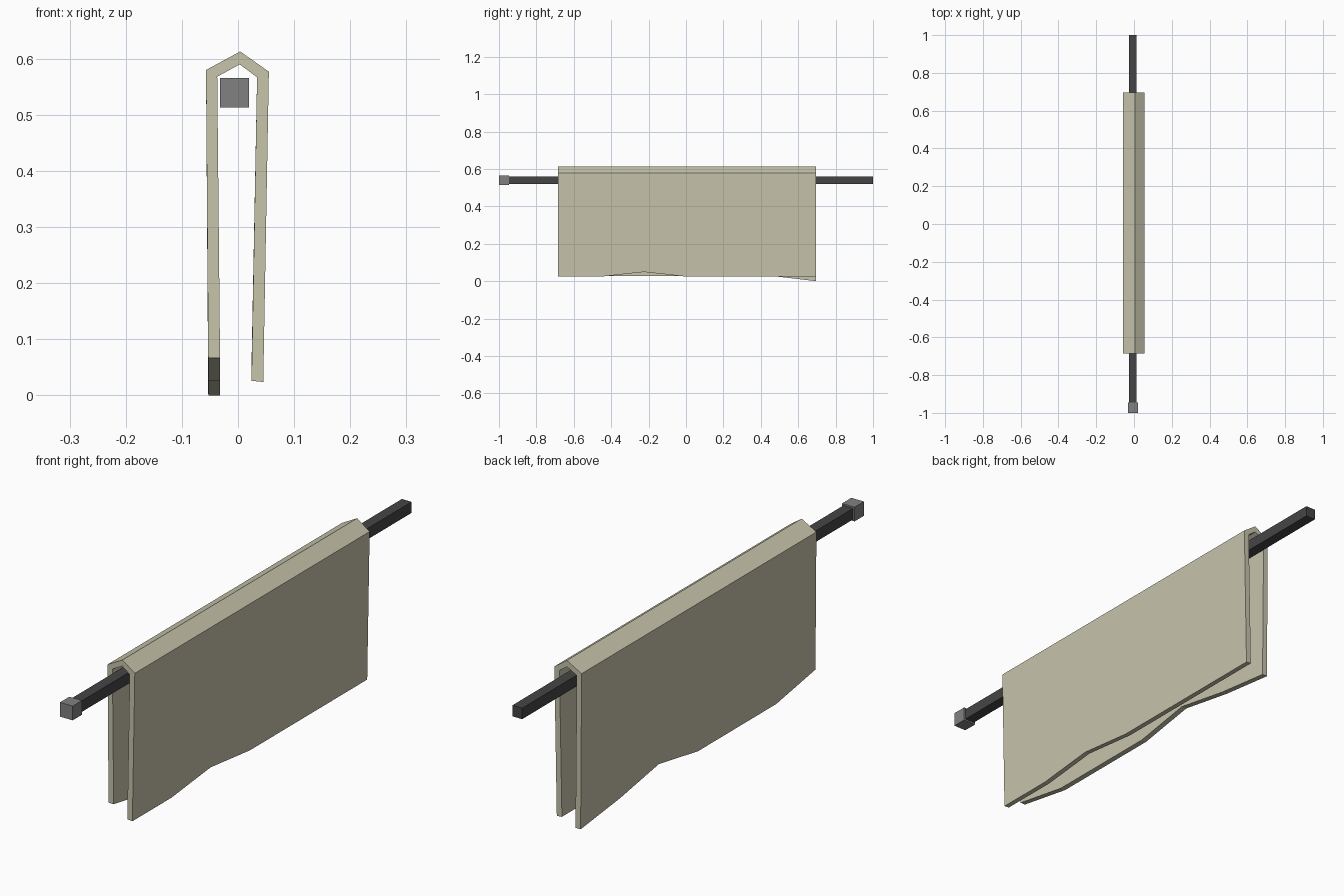
import bpy
import bmesh

if "Cube" in bpy.data.objects:
    bpy.data.objects.remove(bpy.data.objects["Cube"])


def material(name, rgb):
    mat = bpy.data.materials.new(name)
    mat.diffuse_color = (*rgb, 1)
    mat.use_nodes = True
    mat.node_tree.nodes["Principled BSDF"].inputs["Base Color"].default_value = mat.diffuse_color
    return mat


def box(name, lo, hi, mat):
    size = [b - a for a, b in zip(lo, hi)]
    mid = [(a + b) / 2 for a, b in zip(lo, hi)]
    bpy.ops.mesh.primitive_cube_add(size=1, location=mid)
    obj = bpy.context.object
    obj.name = name
    obj.scale = size
    bpy.ops.object.transform_apply(location=False, rotation=False, scale=True)
    obj.data.materials.append(mat)
    return obj


dark = material("dark_metal", (0.06, 0.06, 0.06))
grey = material("cap_grey", (0.22, 0.22, 0.22))
fabric = material("towel_fabric", (0.57, 0.55, 0.41))

# Square rail and the end cap at the front
box("rail", (-0.026, -0.95, 0.519), (0.014, 1.0, 0.56), dark)
box("rail_end_cap", (-0.032, -1.0, 0.513), (0.02, -0.945, 0.566), grey)

# Hem heights of the left and right sheet along the length
Y0, Y1 = -0.685, 0.695
LEFT_HEM = [0.067, 0.027, 0.027, 0.027, 0.067, 0.027, 0.0]
RIGHT_HEM = [0.025, 0.025, 0.05, 0.025, 0.025, 0.025, 0.025]

# Folded towel: a thick peaked section lofted along y with a wavy hem
bm = bmesh.new()
rings = []
for i, (lz, rz) in enumerate(zip(LEFT_HEM, RIGHT_HEM)):
    y = Y0 + (Y1 - Y0) * i / (len(LEFT_HEM) - 1)
    outer = [(-0.053, lz), (-0.057, 0.58), (0.004, 0.613),
             (0.055, 0.577), (0.045, rz - 0.001)]
    inner = [(0.024, rz + 0.001), (0.034, 0.567), (0.003, 0.59),
             (-0.037, 0.568), (-0.032, lz)]
    rings.append([bm.verts.new((x, y, z)) for x, z in outer + inner])

for a, b in zip(rings, rings[1:]):
    for k in range(10):
        n = (k + 1) % 10
        bm.faces.new((a[k], a[n], b[n], b[k]))

# Close the two ends of the towel
for ring in (rings[0], rings[-1]):
    for k in range(4):
        bm.faces.new((ring[k], ring[k + 1], ring[8 - k], ring[9 - k]))

bmesh.ops.recalc_face_normals(bm, faces=bm.faces[:])
mesh = bpy.data.meshes.new("towel")
bm.to_mesh(mesh)
bm.free()
mesh.materials.append(fabric)
bpy.context.collection.objects.link(bpy.data.objects.new("towel", mesh))
